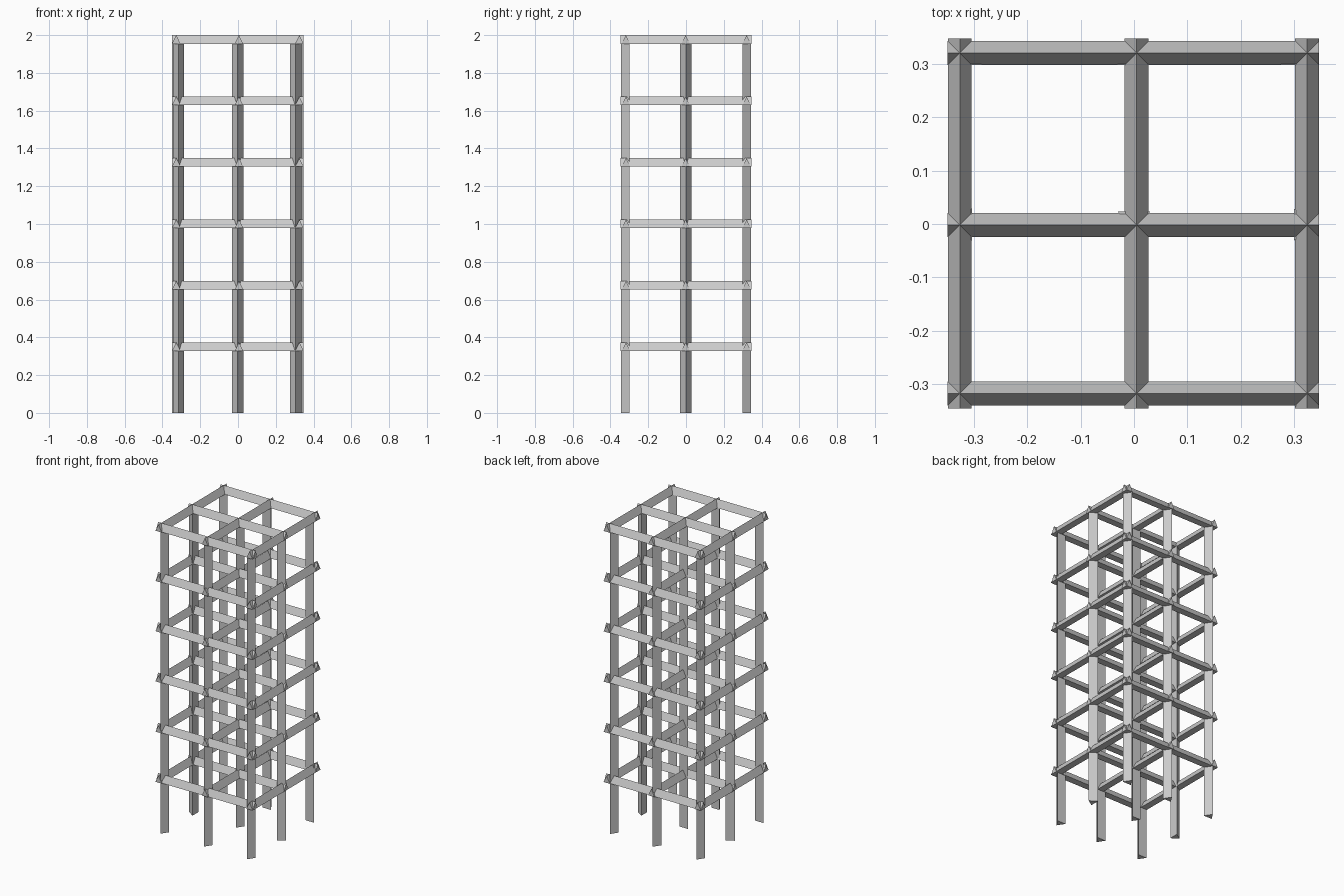
import bpy
from math import pi
from mathutils import Matrix, Vector

if "Cube" in bpy.data.objects:
    bpy.data.objects.remove(bpy.data.objects["Cube"])


def prism(name, profile, length, matrix):
    """Triangular bar: profile in local XY, extruded along local Z."""
    verts = [matrix @ Vector((x, y, z)) for z in (0, length) for x, y in profile]
    faces = [(2, 1, 0), (3, 4, 5), (0, 1, 4, 3), (1, 2, 5, 4), (2, 0, 3, 5)]
    mesh = bpy.data.meshes.new(name)
    mesh.from_pydata(verts, [], faces)
    obj = bpy.data.objects.new(name, mesh)
    bpy.context.collection.objects.link(obj)
    return obj


def move(x, y, z):
    return Matrix.Translation((x, y, z))


# Beam section: ridge up; column section: ridge at -Y with the base behind it
H = 0.046
BEAM = [(-0.0225, 0), (0.0225, 0), (0, H)]
COLUMN = [(0, 0), (0.03, 0.046), (-0.03, 0.046)]

# Local Z -> world X or world Y, with local Y -> world Z
ALONG_X = Matrix(((0, 0, 1, 0), (1, 0, 0, 0), (0, 1, 0, 0), (0, 0, 0, 1)))
ALONG_Y = Matrix(((-1, 0, 0, 0), (0, 0, 1, 0), (0, 1, 0, 0), (0, 0, 0, 1)))

# Floor grids of crossing ridge beams
for floor in range(6):
    z = 2.0 - H - 0.3253 * (5 - floor)
    for y in (-0.318, -0.002, 0.321):
        prism("cross_beam", BEAM, 0.697, move(-0.35, y, z) @ ALONG_X)
    for x in (-0.327, 0.005, 0.325):
        prism("long_beam", BEAM, 0.694, move(x, -0.346, z) @ ALONG_Y)

# Columns with their ridges facing outward
TOP = 1.957
for x in (-0.315, -0.002, 0.305):
    prism("front_column", COLUMN, TOP, move(x, -0.345, 0))
    prism("back_column", COLUMN, TOP, move(x, 0.344, 0) @ Matrix.Rotation(pi, 4, 'Z'))
prism("right_column", COLUMN, TOP, move(0.346, -0.001, 0) @ Matrix.Rotation(pi / 2, 4, 'Z'))
prism("left_column", COLUMN, TOP, move(-0.35, -0.001, 0) @ Matrix.Rotation(-pi / 2, 4, 'Z'))
prism("centre_column", COLUMN, TOP, move(0.0, -0.023, 0))

# Make every bar's faces point outward
import bmesh
for obj in bpy.context.collection.objects:
    bm = bmesh.new()
    bm.from_mesh(obj.data)
    bmesh.ops.recalc_face_normals(bm, faces=bm.faces)
    bm.to_mesh(obj.data)
    bm.free()
